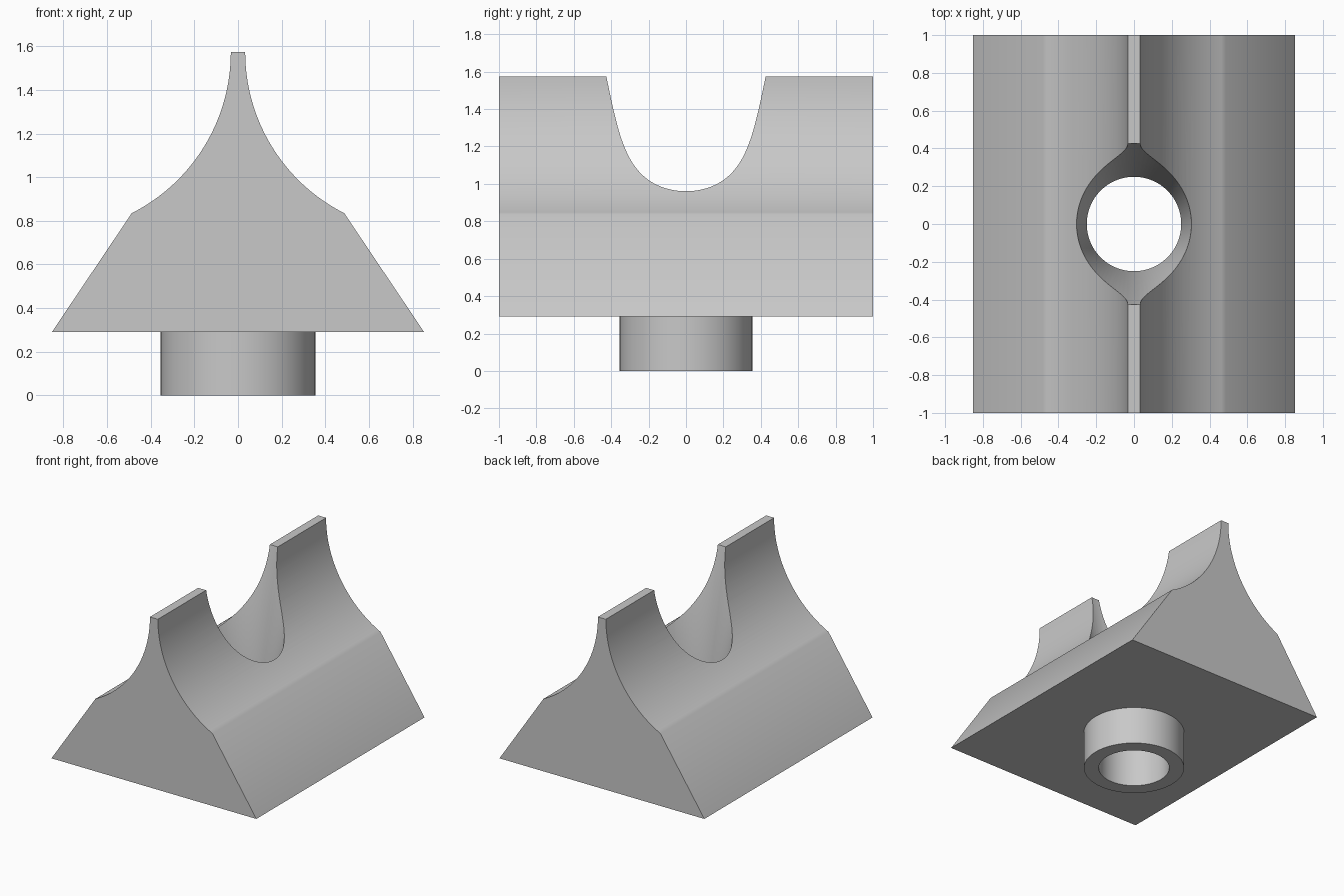
import bpy, bmesh
from math import sin, cos, asin, pi, radians

default = bpy.data.objects.get("Cube")
if default:
    bpy.data.objects.remove(default, do_unlink=True)

grey = bpy.data.materials.new("plain grey")
grey.use_nodes = True
COLOUR = (0.58, 0.58, 0.58, 1)
grey.diffuse_color = COLOUR
grey.node_tree.nodes["Principled BSDF"].inputs["Base Color"].default_value = COLOUR


def make_object(name, bm):
    bmesh.ops.recalc_face_normals(bm, faces=bm.faces)
    mesh = bpy.data.meshes.new(name)
    bm.to_mesh(mesh)
    bm.free()
    mesh.materials.append(grey)
    obj = bpy.data.objects.new(name, mesh)
    bpy.context.collection.objects.link(obj)
    return obj


def extruded(name, outline, length):
    """Extrude an x-z outline along y, centred."""
    bm = bmesh.new()
    face = bm.faces.new([bm.verts.new((x, -length / 2, z)) for x, z in outline])
    side = bmesh.ops.extrude_face_region(bm, geom=[face])["geom"]
    verts = [g for g in side if isinstance(g, bmesh.types.BMVert)]
    bmesh.ops.translate(bm, verts=verts, vec=(0, length, 0))
    return make_object(name, bm)


def turned(name, profile, sides=96):
    """Closed solid of revolution from (radius, z) pairs."""
    bm = bmesh.new()
    rings = [[bm.verts.new((r * cos(2 * pi * i / sides), r * sin(2 * pi * i / sides), z))
              for i in range(sides)] for r, z in profile]
    for low, high in zip(rings, rings[1:]):
        for i in range(sides):
            j = (i + 1) % sides
            bm.faces.new((low[i], low[j], high[j], high[i]))
    bm.faces.new(rings[0][::-1])
    bm.faces.new(rings[-1])
    return make_object(name, bm)


# Ridge body: sloped skirts, then concave arcs rising to a narrow crest
BASE, CREST, TIP, RADIUS, STEPS = 0.29, 1.573, 0.033, 0.827, 32
sweep = asin((CREST - 0.835) / RADIUS)
half = [(0.853, BASE)]
for i in range(STEPS + 1):
    a = sweep * (1 - i / STEPS)
    half.append((TIP + RADIUS * (1 - cos(a)), CREST - RADIUS * sin(a)))
body = extruded("ridge_body", half + [(-x, z) for x, z in reversed(half)], 2)

# Round spigot under the body, and the bore that flares towards the crest
spigot = turned("spigot", [(0.355, 0), (0.355, 0.4)])
bore = turned("bore_cutter", [(0.25, -0.1), (0.25, 0.69), (0.467, 1.773)])

bpy.context.view_layer.objects.active = body
for tool, operation in ((spigot, 'UNION'), (bore, 'DIFFERENCE')):
    mod = body.modifiers.new(tool.name, 'BOOLEAN')
    mod.operation, mod.solver, mod.object = operation, 'EXACT', tool
    bpy.ops.object.modifier_apply(modifier=mod.name)
    bpy.data.objects.remove(tool, do_unlink=True)

bpy.ops.object.select_all(action='DESELECT')
body.select_set(True)
bpy.ops.object.shade_smooth_by_angle(angle=radians(38))
